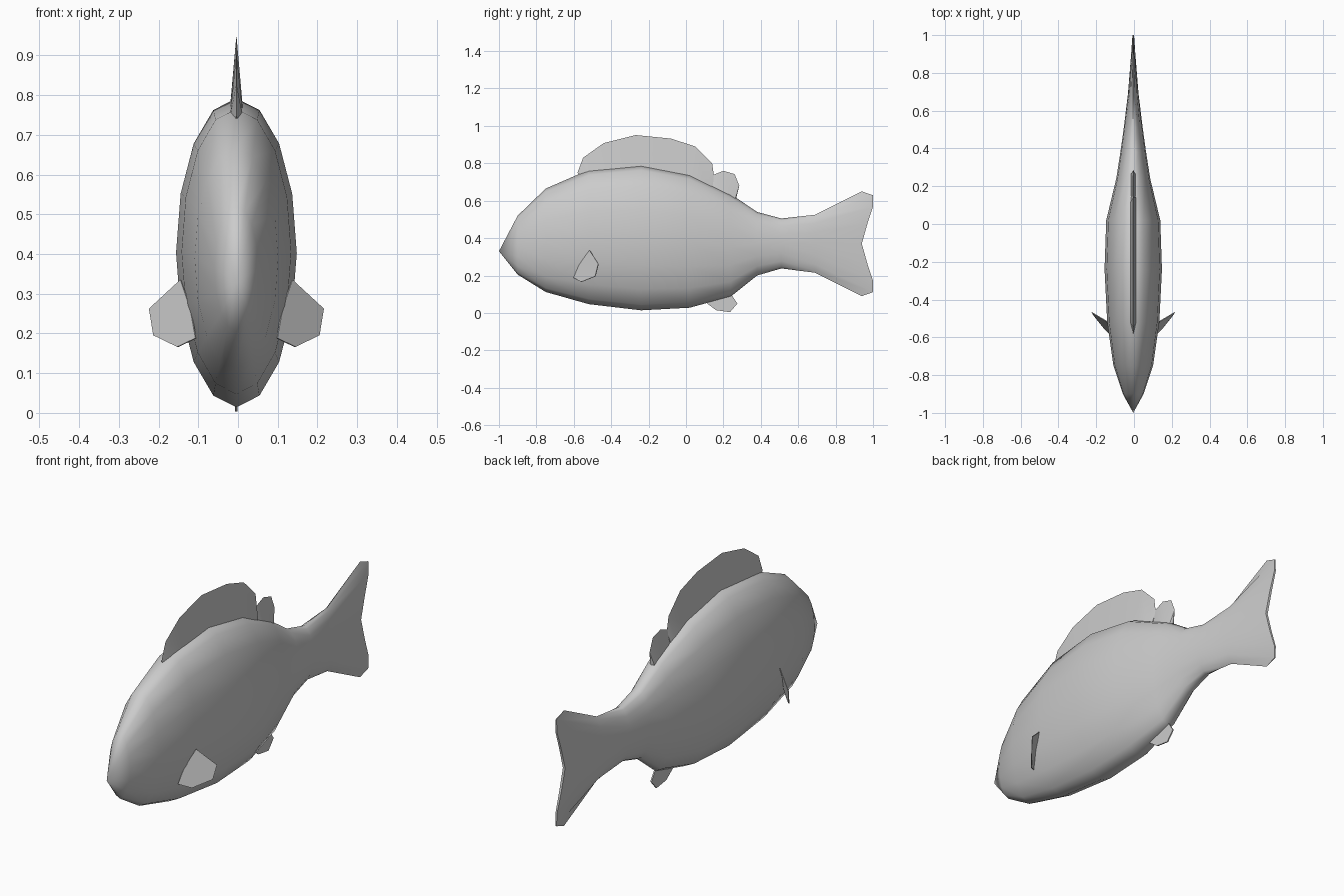
import bpy, math

if "Cube" in bpy.data.objects:
    bpy.data.objects.remove(bpy.data.objects["Cube"])

CX = -0.004   # body mid-plane
N = 16        # sides of the body cross-section


def make(name, verts, faces, angle=None, thickness=0):
    me = bpy.data.meshes.new(name)
    me.from_pydata(verts, [], faces)
    me.validate()
    ob = bpy.data.objects.new(name, me)
    bpy.context.collection.objects.link(ob)
    bpy.ops.object.select_all(action='DESELECT')
    bpy.context.view_layer.objects.active = ob
    ob.select_set(True)
    bpy.ops.object.mode_set(mode='EDIT')
    bpy.ops.mesh.select_all(action='SELECT')
    bpy.ops.mesh.normals_make_consistent(inside=False)
    bpy.ops.object.mode_set(mode='OBJECT')
    if angle:
        bpy.ops.object.shade_smooth_by_angle(angle=math.radians(angle))
    if thickness:
        mod = ob.modifiers.new("Solidify", 'SOLIDIFY')
        mod.thickness = thickness
        mod.offset = 0
    return ob


# Body and tail: elliptical rings as (y, top z, bottom z, half width)
rings = [(-0.9, 0.52, 0.205, 0.055), (-0.75, 0.665, 0.112, 0.105),
         (-0.52, 0.765, 0.047, 0.138), (-0.24, 0.792, 0.014, 0.152),
         (0.02, 0.742, 0.028, 0.143), (0.24, 0.635, 0.088, 0.09),
         (0.38, 0.54, 0.20, 0.068), (0.51, 0.505, 0.238, 0.05),
         (0.69, 0.525, 0.215, 0.028), (0.94, 0.65, 0.09, 0.006)]
fork_y = [0.94, 1.0, 1.0, 0.97, 0.94]   # tail edge, from tip to notch
verts, faces = [(CX, -1.0, 0.33)], []
for r, (y, top, bottom, w) in enumerate(rings):
    mid, half = (top + bottom) / 2, (top - bottom) / 2
    for i in range(N):
        a = 2 * math.pi * i / N
        yy = y
        if r == len(rings) - 1:
            k = i % 8
            yy = fork_y[min(k, 8 - k)]
        verts.append((CX + w * math.sin(a), yy, mid + half * math.cos(a)))
for i in range(N):
    j = (i + 1) % N
    faces.append((0, 1 + i, 1 + j))
    for r in range(len(rings) - 1):
        b = 1 + r * N
        faces.append((b + i, b + N + i, b + N + j, b + j))
# Trailing edge of the tail joins the two sides
b = 1 + (len(rings) - 1) * N
faces.append((b, b + 1, b + N - 1))
faces.append((b + 8, b + 7, b + 9))
for i in range(1, 7):
    faces.append((b + i, b + i + 1, b + N - i - 1, b + N - i))
make("body", verts, faces, 60)


# Back fins: wedges from a wide base inside the body to a thin crest
def wedge_fin(name, crest, base, w):
    vs, fs = [], []
    for k, ((y, z), (by, bz)) in enumerate(zip(crest, base)):
        wk = 0.003 if k == 0 else w
        vs += [(CX - wk, by, bz), (CX, y, z), (CX + wk, by, bz)]
    for k in range(len(crest) - 1):
        for s in range(3):
            t = (s + 1) % 3
            fs.append((3 * k + s, 3 * k + 3 + s, 3 * k + 3 + t, 3 * k + t))
    e = 3 * (len(crest) - 1)
    fs += [(0, 1, 2), (e, e + 1, e + 2)]
    make(name, vs, fs, 50)


wedge_fin("front_back_fin",
          [(-0.58, 0.75), (-0.55, 0.83), (-0.44, 0.908), (-0.27, 0.951),
           (-0.08, 0.932), (0.05, 0.89), (0.14, 0.80), (0.15, 0.73)],
          [(-0.57, 0.73), (-0.52, 0.745), (-0.42, 0.755), (-0.27, 0.77),
           (-0.08, 0.745), (0.03, 0.72), (0.11, 0.68), (0.14, 0.66)], 0.016)
wedge_fin("rear_back_fin",
          [(0.12, 0.70), (0.15, 0.74), (0.20, 0.76), (0.26, 0.742),
           (0.285, 0.68), (0.27, 0.62)],
          [(0.12, 0.67), (0.15, 0.66), (0.20, 0.635), (0.235, 0.61),
           (0.26, 0.60), (0.268, 0.59)], 0.014)

# Side fins: thin angled plates, mirrored
side = [(0.14, -0.515, 0.335), (0.219, -0.468, 0.262), (0.208, -0.485, 0.195),
        (0.148, -0.56, 0.166), (0.102, -0.60, 0.188), (0.115, -0.57, 0.26)]
for label, s in (("left", -1), ("right", 1)):
    make(label + "_side_fin", [(CX + s * x, y, z) for x, y, z in side],
         [tuple(range(len(side)))], thickness=0.004)

# Belly fin
belly = [(0.10, 0.06), (0.16, 0.015), (0.235, 0.004), (0.275, 0.05),
         (0.235, 0.11), (0.14, 0.09)]
make("belly_fin", [(CX, y, z) for y, z in belly],
     [tuple(range(len(belly)))], thickness=0.006)
